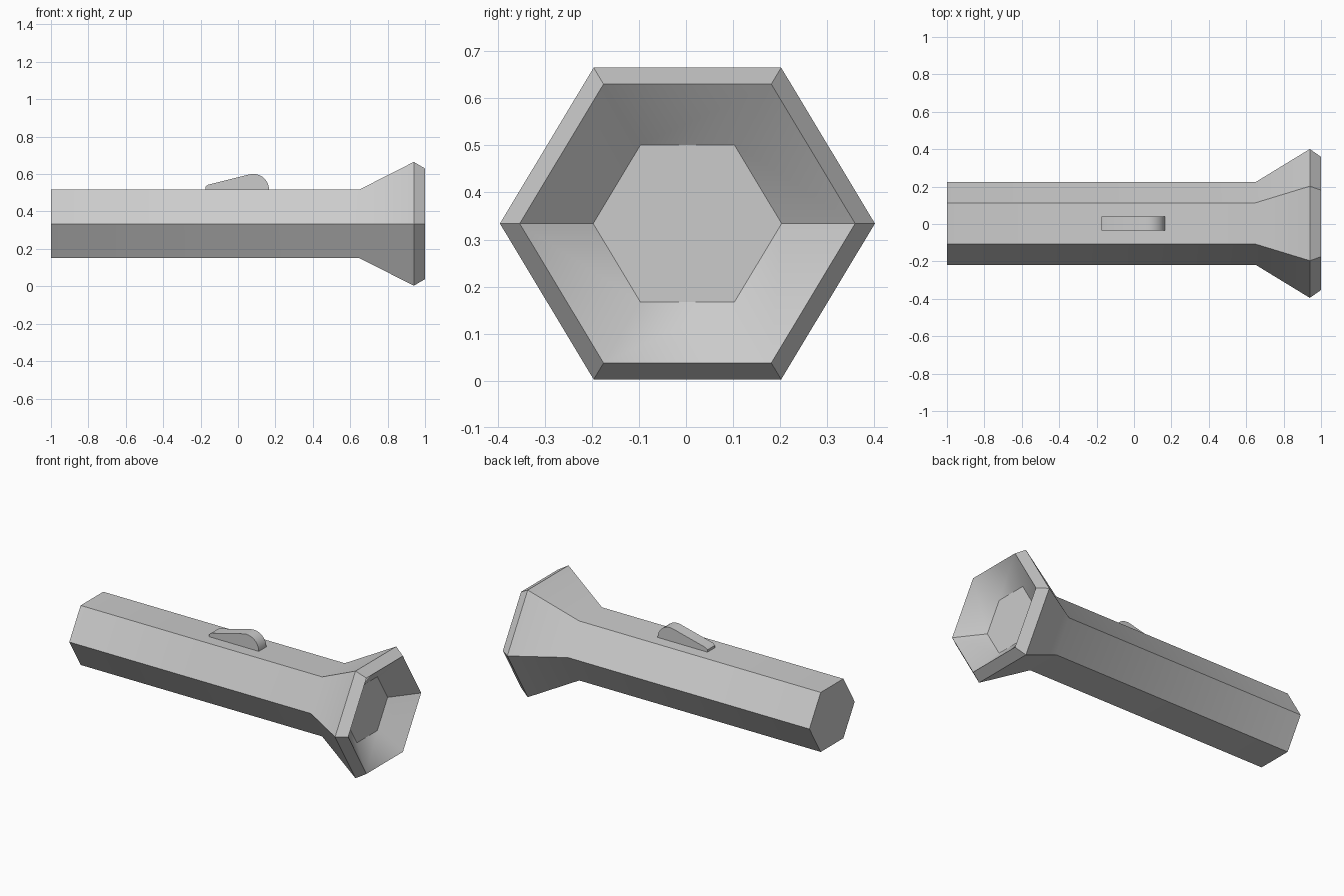
import bpy, bmesh, math

cube = bpy.data.objects.get("Cube")
if cube:
    bpy.data.objects.remove(cube, do_unlink=True)

grey = bpy.data.materials.new("light grey")
grey.use_nodes = True
COLOUR = (0.6, 0.6, 0.6, 1)
grey.diffuse_color = COLOUR
grey.node_tree.nodes["Principled BSDF"].inputs["Base Color"].default_value = COLOUR

CY, CZ = 0.003, 0.334      # axis of the torch
SQUASH = 0.96              # hexagon is slightly flattened


def finish(bm, name):
    bmesh.ops.recalc_face_normals(bm, faces=bm.faces)
    mesh = bpy.data.meshes.new(name)
    bm.to_mesh(mesh)
    bm.free()
    mesh.materials.append(grey)
    obj = bpy.data.objects.new(name, mesh)
    bpy.context.collection.objects.link(obj)
    bpy.ops.object.select_all(action='DESELECT')
    obj.select_set(True)
    bpy.context.view_layer.objects.active = obj
    bpy.ops.object.shade_smooth_by_angle(angle=math.radians(40))
    return obj


# Torch shell: hexagonal rings along x, ending in the reflector bowl
profile = [(-1, 0.221), (0.65, 0.221), (0.94, 0.398), (1, 0.356),
           (0.88, 0.2)]
bm = bmesh.new()
rings = []
for x, r in profile:
    rings.append([bm.verts.new((x, CY + r * math.cos(k * math.pi / 3),
                                CZ + r * SQUASH * math.sin(k * math.pi / 3)))
                  for k in range(6)])
for a, b in zip(rings, rings[1:]):
    for k in range(6):
        j = (k + 1) % 6
        bm.faces.new((a[k], a[j], b[j], b[k]))
bm.faces.new(rings[0])     # tail cap
bm.faces.new(rings[-1])    # reflector floor
finish(bm, "torch_body")

# Thumb switch: side outline with a rounded front, extruded across y
outline = [(-0.175, 0.51), (-0.175, 0.532), (-0.16, 0.543)]
for i in range(9):
    t = math.radians(105 - i * 105 / 8)
    outline.append((0.082 + 0.084 * math.cos(t), 0.517 + 0.084 * math.sin(t)))
outline.append((0.166, 0.51))
bm = bmesh.new()
side = bm.faces.new([bm.verts.new((x, -0.034, z)) for x, z in outline])
ext = bmesh.ops.extrude_face_region(bm, geom=[side])
moved = [v for v in ext["geom"] if isinstance(v, bmesh.types.BMVert)]
bmesh.ops.translate(bm, verts=moved, vec=(0, 0.074, 0))
finish(bm, "thumb_switch")
